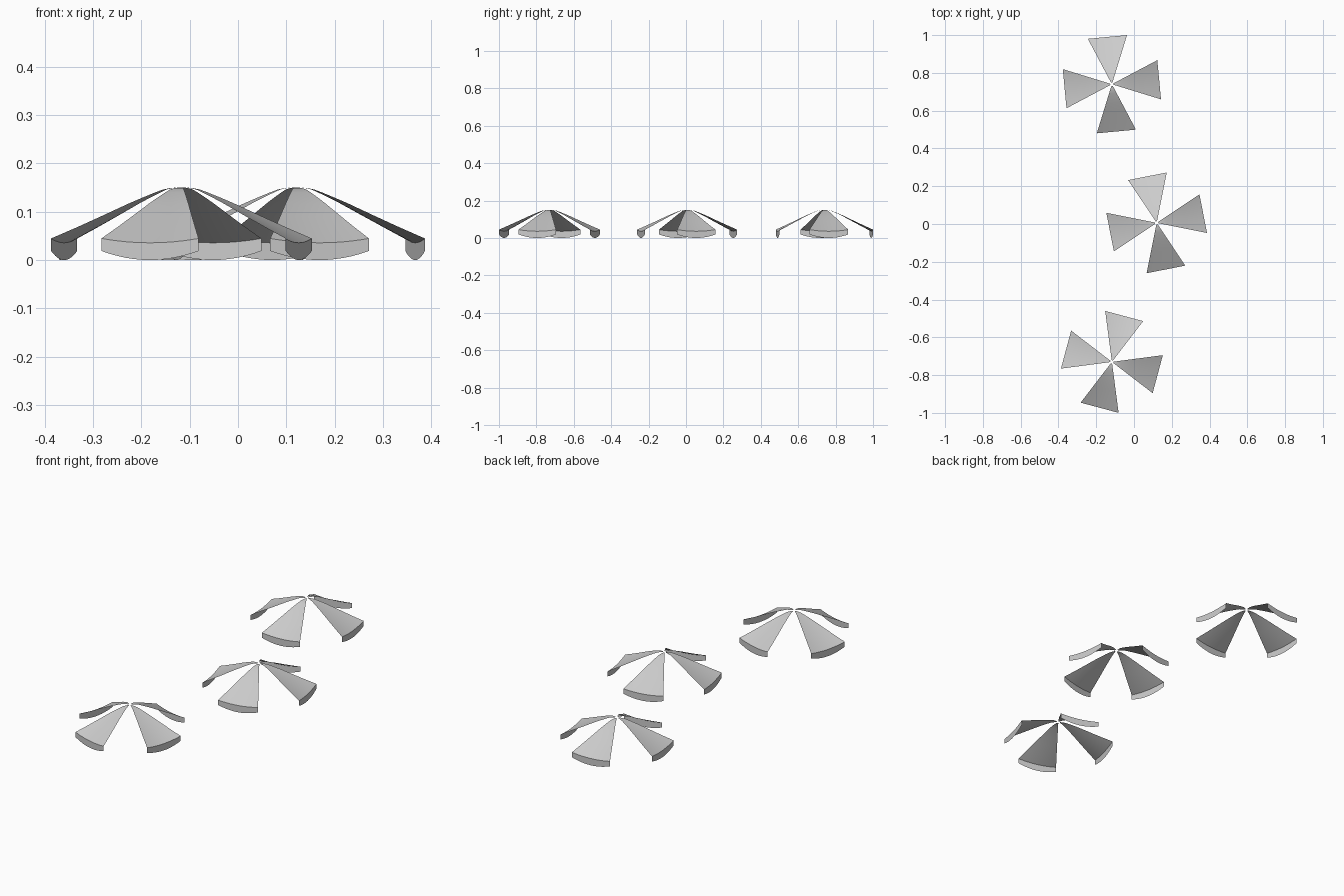
import bpy, bmesh, math
from mathutils import Vector

if "Cube" in bpy.data.objects:
    bpy.data.objects.remove(bpy.data.objects["Cube"])

RADIUS = 0.272
HALF = math.radians(22.5)
STEPS = 12
# canopy slope: (fraction of radius, height)
PROFILE = [(0.035, 0.150), (0.08, 0.149), (0.14, 0.146), (0.2, 0.140), (0.3, 0.129),
           (0.4, 0.1175), (0.6, 0.0925), (0.8, 0.068), (1.0, 0.0446)]


def panel_row(bm, t, z, sag, angle):
    """One straight row across a panel, drooping in its middle."""
    row = []
    d = RADIUS * t * math.cos(HALF)
    w = RADIUS * t * math.sin(HALF)
    ca, sa = math.cos(angle), math.sin(angle)
    for i in range(STEPS + 1):
        s = 2 * i / STEPS - 1
        x, y = d, s * w
        row.append(bm.verts.new(Vector((x * ca - y * sa, x * sa + y * ca,
                                        z - sag * (1 - s * s)))))
    return row


def canopy(name, x, y, turn):
    bm = bmesh.new()
    for k in range(4):
        a = math.radians(turn + 90 * k)
        # sloping cloth, then the hanging rounded valance
        rows = [panel_row(bm, t, z, 0.009 * t * t, a) for t, z in PROFILE]
        rows.append(panel_row(bm, 1.0, 0.0187, 0.0187, a))
        for r0, r1 in zip(rows, rows[1:]):
            for i in range(STEPS):
                bm.faces.new((r0[i], r1[i], r1[i + 1], r0[i + 1]))
    me = bpy.data.meshes.new(name)
    bm.to_mesh(me)
    bm.free()
    ob = bpy.data.objects.new(name, me)
    ob.location = (x, y, 0)
    bpy.context.collection.objects.link(ob)
    bpy.ops.object.select_all(action='DESELECT')
    ob.select_set(True)
    bpy.context.view_layer.objects.active = ob
    bpy.ops.object.shade_smooth_by_angle(angle=math.radians(30))


# three four-panel canopies, each turned a little differently
canopy("back_canopy", -0.117, 0.740, 5.4)
canopy("middle_canopy", 0.120, 0.006, 11.2)
canopy("front_canopy", -0.117, -0.730, -15.0)
